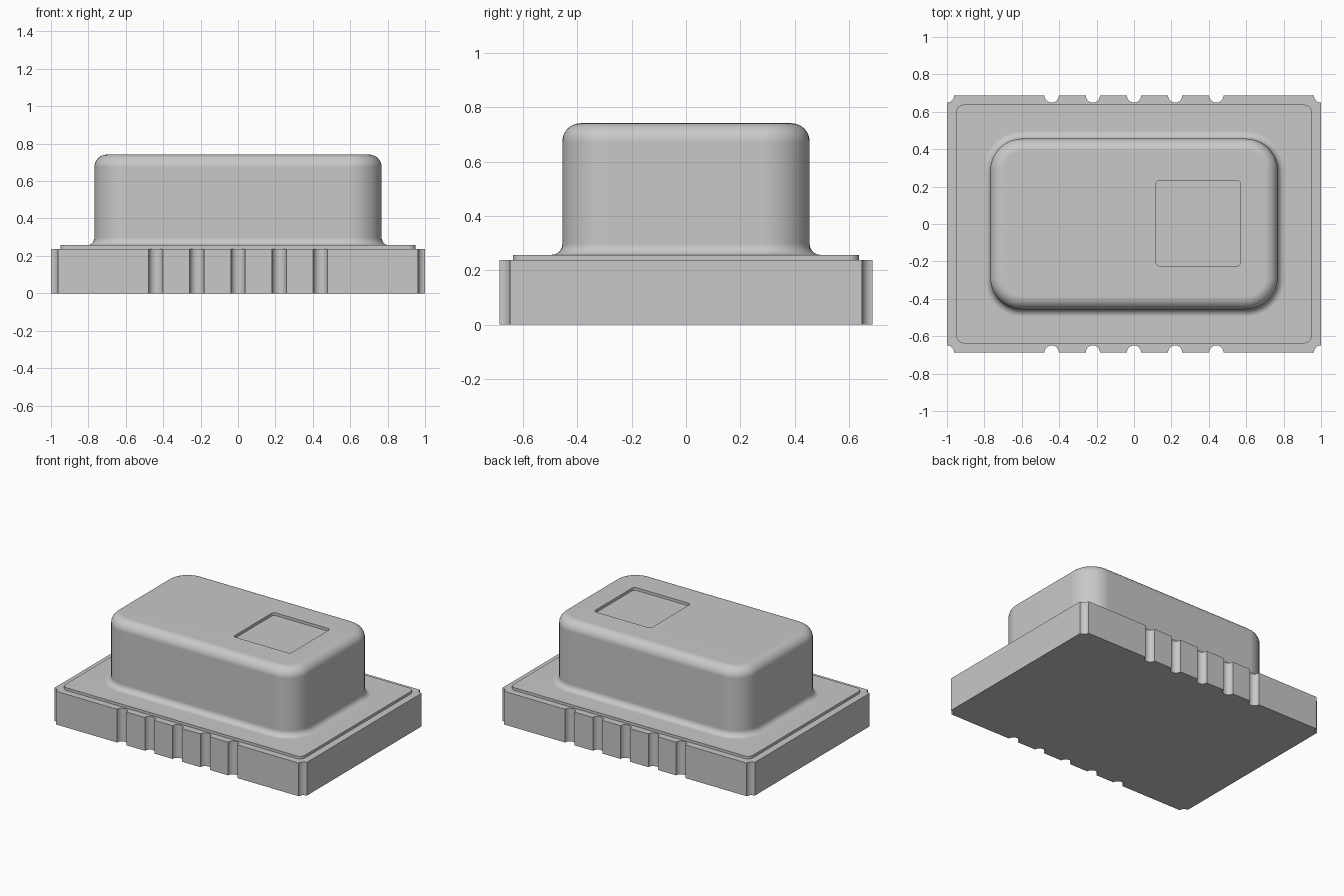
import bpy, bmesh, math

cube = bpy.data.objects.get("Cube")
if cube:
    bpy.data.objects.remove(cube, do_unlink=True)

grey = bpy.data.materials.new("light grey")
grey.use_nodes = True
grey.diffuse_color = (0.58, 0.58, 0.58, 1)
grey.node_tree.nodes["Principled BSDF"].inputs["Base Color"].default_value = (0.58, 0.58, 0.58, 1)

SEG = 10  # segments per quarter turn


def arc(cx, cy, r, start, end, n=SEG):
    """Points on an arc, angles in degrees."""
    angles = [math.radians(start + (end - start) * i / n) for i in range(n + 1)]
    return [(cx + r * math.cos(a), cy + r * math.sin(a)) for a in angles]


def rounded_rect(hx, hy, r, cx=0, cy=0):
    """Counter-clockwise rounded rectangle."""
    pts = []
    for sx, sy, a in ((1, 1, 0), (-1, 1, 90), (-1, -1, 180), (1, -1, 270)):
        pts += arc(cx + sx * (hx - r), cy + sy * (hy - r), r, a, a + 90)
    return pts


def loft(name, rings):
    """Skin a stack of (outline, z) rings and cap both ends."""
    bm = bmesh.new()
    loops = [[bm.verts.new((x, y, z)) for x, y in pts] for pts, z in rings]
    n = len(loops[0])
    for lo, hi in zip(loops, loops[1:]):
        for i in range(n):
            j = (i + 1) % n
            bm.faces.new((lo[i], lo[j], hi[j], hi[i]))
    bm.faces.new(loops[0][::-1])
    bm.faces.new(loops[-1])
    mesh = bpy.data.meshes.new(name)
    bm.to_mesh(mesh)
    bm.free()
    mesh.materials.append(grey)
    obj = bpy.data.objects.new(name, mesh)
    bpy.context.collection.objects.link(obj)
    bpy.ops.object.select_all(action='DESELECT')
    obj.select_set(True)
    bpy.context.view_layer.objects.active = obj
    bpy.ops.object.shade_smooth_by_angle(angle=math.radians(30))
    weighted = obj.modifiers.new("even shading", 'WEIGHTED_NORMAL')
    weighted.keep_sharp = True
    return obj


# Base slab with half-round notches on the long sides and quarter-round corners
BX, BY, BASE_TOP, NOTCH = 1.0, 0.687, 0.238, 0.038
NOTCH_X = (-0.44, -0.22, 0, 0.22, 0.44)
half = arc(-BX, -BY, NOTCH, 90, 0)
for x in NOTCH_X:
    half += arc(x, -BY, NOTCH, 180, 0, 2 * SEG)
half += arc(BX, -BY, NOTCH, 180, 90)
outline = half + [(-x, -y) for x, y in half]
loft("base_slab", [(outline, 0), (outline, BASE_TOP)])

# Lid: thin flange, flared foot, straight wall, rounded top edge, square pocket
HX, HY, CORNER = 0.768, 0.456, 0.17
FLANGE_TOP, TOP, FOOT, EDGE, POCKET = 0.257, 0.742, 0.04, 0.068, 0.02
flange = rounded_rect(0.95, 0.638, 0.04)
rings = [(flange, BASE_TOP), (flange, FLANGE_TOP)]
for i in range(SEG + 1):
    a = math.pi / 2 * i / SEG
    d = FOOT * (1 - math.sin(a))
    z = FLANGE_TOP + FOOT * (1 - math.cos(a))
    rings.append((rounded_rect(HX + d, HY + d, CORNER + d), z))
for i in range(SEG + 1):
    a = math.pi / 2 * i / SEG
    d = EDGE * (1 - math.cos(a))
    z = TOP - EDGE + EDGE * math.sin(a)
    rings.append((rounded_rect(HX - d, HY - d, CORNER - d), z))
pocket = rounded_rect(0.226, 0.228, 0.02, 0.344, 0.004)
rings += [(pocket, TOP), (pocket, TOP - POCKET)]
loft("lid", rings)
